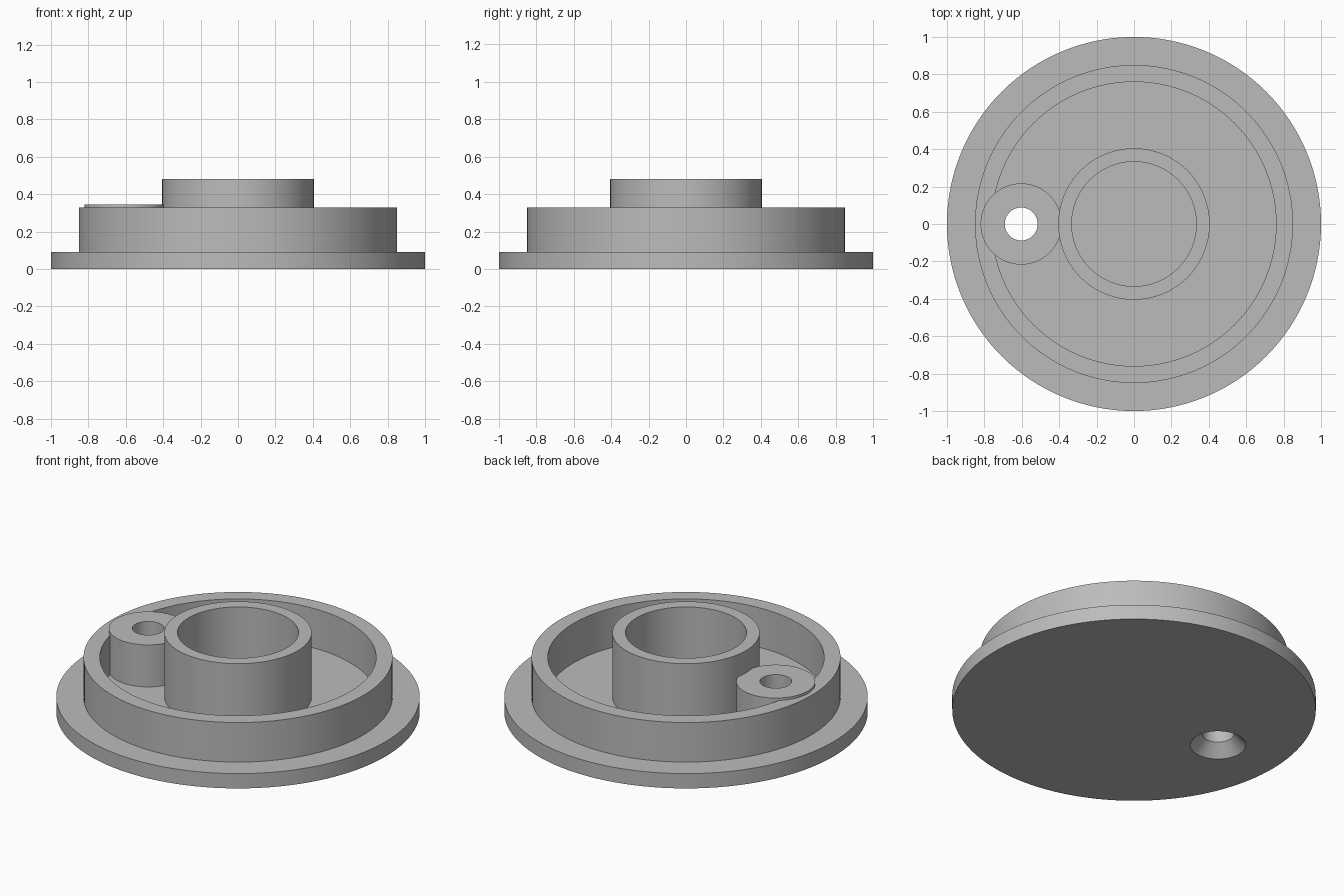
import bpy, math

cube = bpy.data.objects.get("Cube")
if cube:
    bpy.data.objects.remove(cube, do_unlink=True)

SEGMENTS = 128
FLOOR = 0.09          # top of the base plate
EMBED = 0.05          # raised parts start inside the plate
BOSS_X = -0.603
HOLE_R, SINK_R, SINK_DEPTH = 0.088, 0.153, 0.07

grey = bpy.data.materials.new("plain grey")
grey.use_nodes = True
colour = (0.5, 0.5, 0.5, 1)
grey.diffuse_color = colour
grey.node_tree.nodes["Principled BSDF"].inputs["Base Color"].default_value = colour


def lathe(name, profile, closed=False, x=0.0):
    """Revolve (radius, z) points about z; open profiles get end caps."""
    verts, faces = [], []
    n = len(profile)
    for r, z in profile:
        for i in range(SEGMENTS):
            a = math.tau * i / SEGMENTS
            verts.append((r * math.cos(a), r * math.sin(a), z))
    for k in range(n if closed else n - 1):
        a, b = k * SEGMENTS, (k + 1) % n * SEGMENTS
        for i in range(SEGMENTS):
            j = (i + 1) % SEGMENTS
            faces.append((a + i, a + j, b + j, b + i))
    if not closed:
        faces.append(tuple(reversed(range(SEGMENTS))))
        faces.append(tuple(range((n - 1) * SEGMENTS, n * SEGMENTS)))
    mesh = bpy.data.meshes.new(name)
    mesh.from_pydata(verts, [], faces)
    mesh.materials.append(grey)
    obj = bpy.data.objects.new(name, mesh)
    obj.location.x = x
    bpy.context.collection.objects.link(obj)
    return obj


def ring(name, outer, inner, top):
    return lathe(name, [(outer, EMBED), (outer, top), (inner, top), (inner, EMBED)], closed=True)


def activate(obj):
    bpy.ops.object.select_all(action='DESELECT')
    obj.select_set(True)
    bpy.context.view_layer.objects.active = obj


# Flanged plate, rim wall, central hub and screw boss
plate = lathe("base_plate", [(1, 0), (1, FLOOR)])
rim = ring("rim_wall", 0.85, 0.76, 0.33)
hub = ring("central_hub", 0.405, 0.333, 0.48)
boss = lathe("screw_boss", [(0.217, EMBED), (0.217, 0.345)], x=BOSS_X)

# Countersunk screw hole through plate and boss
slope = (SINK_R - HOLE_R) / SINK_DEPTH
cutter = lathe("hole_cutter", [(SINK_R + slope * 0.02, -0.02), (HOLE_R, SINK_DEPTH), (HOLE_R, 0.6)], x=BOSS_X)
cutter.hide_render = True
for part in (plate, boss):
    cut = part.modifiers.new("screw_hole", 'BOOLEAN')
    cut.operation = 'DIFFERENCE'
    cut.solver = 'EXACT'
    cut.object = cutter
    activate(part)
    bpy.ops.object.modifier_apply(modifier=cut.name)
bpy.data.objects.remove(cutter, do_unlink=True)

# Smooth round walls with crisp edges
for part in (plate, rim, hub, boss):
    activate(part)
    bpy.ops.object.shade_smooth_by_angle(angle=math.radians(30))
